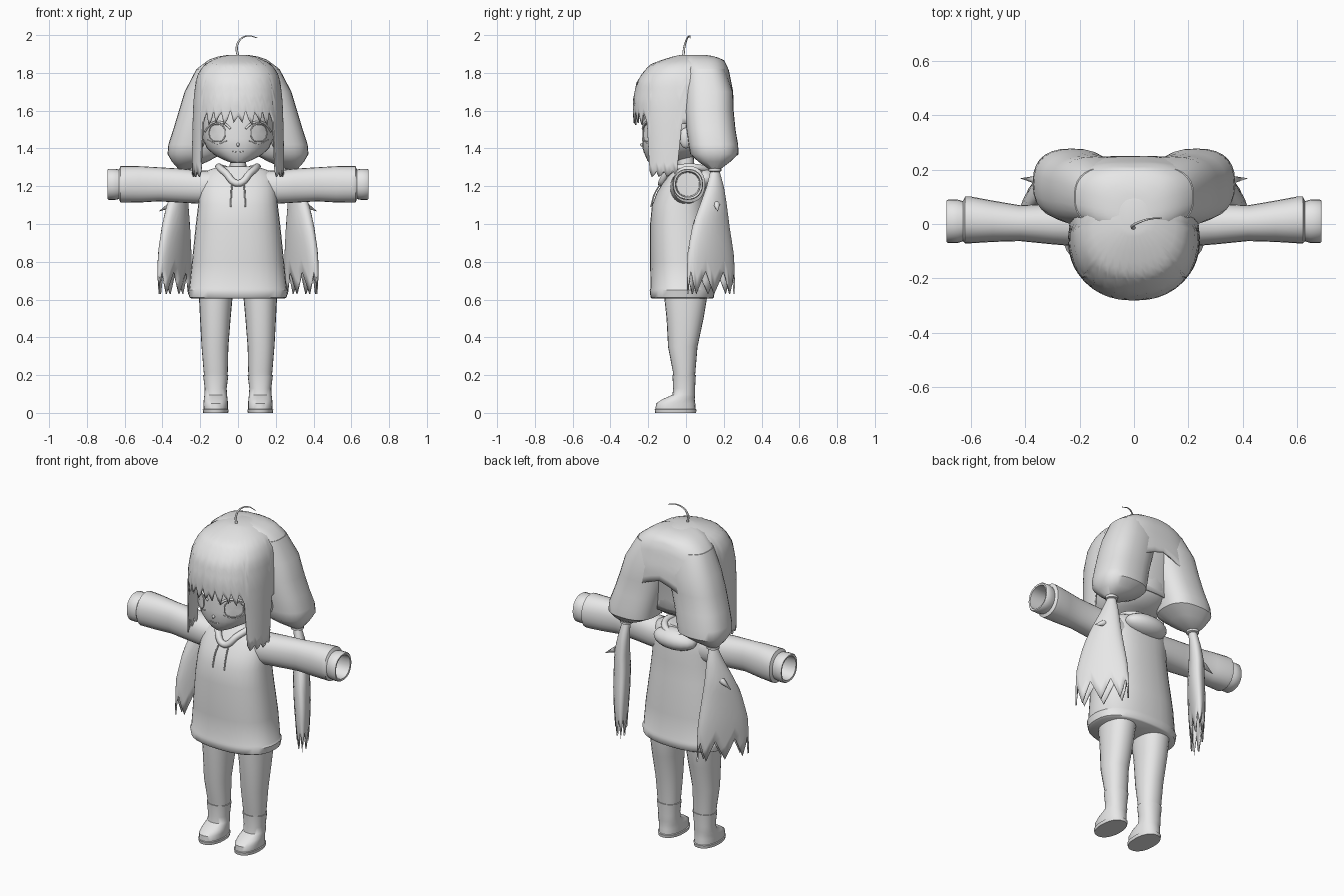
import bpy, bmesh, math
from mathutils import Vector, Matrix

cube = bpy.data.objects.get("Cube")
if cube:
    bpy.data.objects.remove(cube)

GREY = (0.8, 0.8, 0.8, 1)
mat = bpy.data.materials.new("plain_grey")
mat.use_nodes = True
mat.diffuse_color = GREY
mat.node_tree.nodes["Principled BSDF"].inputs["Base Color"].default_value = GREY


def finish(name, bm, mirror=False, thick=0):
    """Turn a bmesh into a smooth-shaded object."""
    bmesh.ops.recalc_face_normals(bm, faces=bm.faces)
    mesh = bpy.data.meshes.new(name)
    bm.to_mesh(mesh)
    bm.free()
    mesh.materials.append(mat)
    mesh.shade_smooth()
    mesh.set_sharp_from_angle(angle=math.radians(45))
    ob = bpy.data.objects.new(name, mesh)
    bpy.context.collection.objects.link(ob)
    if thick:
        mod = ob.modifiers.new("thickness", "SOLIDIFY")
        mod.thickness = thick
    if mirror:
        ob.modifiers.new("mirror", "MIRROR")
    return ob


def outline(a, rx, ry, e):
    """Point on a rounded-box cross-section."""
    c, s = math.cos(a), math.sin(a)
    return (rx * math.copysign(abs(c) ** (2 / e), c),
            ry * math.copysign(abs(s) ** (2 / e), s))


def skin(name, rows, cap_end=True, **kw):
    """Join rows of points into a tube."""
    bm = bmesh.new()
    grid = [[bm.verts.new(p) for p in row] for row in rows]
    n = len(grid[0])
    for r0, r1 in zip(grid, grid[1:]):
        for i in range(n):
            j = (i + 1) % n
            bm.faces.new((r0[i], r0[j], r1[j], r1[i]))
    bm.faces.new(grid[0])
    if cap_end:
        bm.faces.new(grid[-1])
    return finish(name, bm, **kw)


def loft(name, rings, n=24, e=2.2, along_x=False, **kw):
    """Rings are (position, centre, centre, radius, radius)."""
    rows = []
    for t, c0, c1, r0, r1 in rings:
        pts = [outline(2 * math.pi * i / n, r0, r1, e) for i in range(n)]
        if along_x:
            rows.append([(t, c0 + u, c1 + v) for u, v in pts])
        else:
            rows.append([(c0 + u, c1 + v, t) for u, v in pts])
    return skin(name, rows, **kw)


def ring_at(rings, z):
    for a, b in zip(rings, rings[1:]):
        if z >= b[0]:
            f = (a[0] - z) / (a[0] - b[0])
            return [p + (q - p) * f for p, q in zip(a, b)]
    return rings[-1]


def shell(name, rings, low, n, steps, e=2.3, turn=0, **kw):
    """Hair shell hanging from the top ring to a ragged lower edge."""
    rows = []
    top = rings[0][0]
    spin = Matrix.Rotation(math.radians(turn), 2)
    for s in range(steps + 1):
        row = []
        for i in range(n):
            z = top + (low(i) - top) * (s / steps) ** 1.6
            _, cx, cy, rx, ry = ring_at(rings, z)
            u, v = spin @ Vector(outline(2 * math.pi * i / n, rx, ry, e))
            row.append((cx + u, cy + v, z))
        rows.append(row)
    return skin(name, rows, cap_end=False, thick=0.008, **kw)


def blob(name, centre, scale, **kw):
    bm = bmesh.new()
    bmesh.ops.create_uvsphere(bm, u_segments=20, v_segments=12, radius=1,
                              matrix=Matrix.Translation(centre) @ Matrix.Diagonal((*scale, 1)))
    return finish(name, bm, **kw)


def cord(name, points, radius, closed=False, taper=False):
    cu = bpy.data.curves.new(name, "CURVE")
    cu.dimensions = "3D"
    cu.bevel_depth = radius
    cu.bevel_resolution = 3
    cu.resolution_u = 8
    cu.use_fill_caps = True
    sp = cu.splines.new("BEZIER")
    sp.bezier_points.add(len(points) - 1)
    for k, (bp, p) in enumerate(zip(sp.bezier_points, points)):
        bp.co = p
        bp.handle_left_type = bp.handle_right_type = "AUTO"
        if taper:
            bp.radius = 1 - 0.7 * k / (len(points) - 1)
    sp.use_cyclic_u = closed
    cu.materials.append(mat)
    ob = bpy.data.objects.new(name, cu)
    bpy.context.collection.objects.link(ob)


# Legs and shoes
loft("legs", [(.18, .118, -.01, .06, .056), (.22, .118, -.01, .064, .06),
              (.35, .122, -.017, .071, .078), (.5, .12, -.005, .081, .098),
              (.6, .118, -.002, .088, .112), (.68, .116, 0, .09, .115)], mirror=True)
loft("shoes", [(0, .118, -.055, .066, .108), (.018, .118, -.055, .069, .111),
               (.02, .118, -.055, .064, .106), (.05, .118, -.055, .065, .104),
               (.072, .118, -.04, .063, .086), (.095, .118, -.012, .06, .06),
               (.13, .118, -.01, .058, .058), (.2, .118, -.01, .067, .062)], mirror=True)

# Hooded top, sleeves with open cuffs
loft("hoodie_body", [(.605, 0, -.02, .245, .16), (.612, 0, -.02, .258, .168),
                     (.65, 0, -.02, .266, .172), (.66, 0, -.02, .258, .168),
                     (.8, 0, -.022, .244, .168), (1.0, 0, -.033, .223, .157),
                     (1.1, 0, -.032, .211, .148), (1.17, 0, -.02, .205, .133),
                     (1.24, 0, -.002, .195, .105), (1.28, 0, .01, .17, .085),
                     (1.305, 0, .015, .1, .07)], n=32, e=2.4)
loft("sleeves", [(.1, 0, 1.19, .085, .09), (.2, 0, 1.195, .083, .088),
                 (.3, 0, 1.203, .075, .09), (.42, .003, 1.21, .066, .09),
                 (.52, .01, 1.21, .076, .096), (.6, .015, 1.21, .086, .097),
                 (.622, .015, 1.21, .086, .097), (.63, .01, 1.21, .074, .078),
                 (.65, .01, 1.21, .08, .082), (.685, .01, 1.21, .08, .082),
                 (.69, .01, 1.21, .076, .078), (.688, .01, 1.21, .066, .068),
                 (.56, .01, 1.21, .06, .062)], along_x=True, mirror=True)
cord("hood_rim", [(0, -.13, 1.215), (.065, -.095, 1.27), (.1, -.01, 1.3),
                  (.085, .08, 1.295), (0, .125, 1.275), (-.085, .08, 1.295),
                  (-.1, -.01, 1.3), (-.065, -.095, 1.27)], .019, closed=True)
blob("hood_back", (0, .1, 1.24), (.135, .075, .06))
for side, word in ((1, "left"), (-1, "right")):
    cord(word + "_drawstring", [(side * .03, -.13, 1.22), (side * .036, -.166, 1.16),
                                (side * .038, -.186, 1.09)], .004)

# Neck and head
loft("neck", [(1.22, 0, 0, .06, .055), (1.32, 0, 0, .043, .043),
              (1.42, 0, -.01, .05, .05)], n=16)
HEAD = [(1.75, 0, 0, .18, .19), (1.62, 0, -.01, .198, .213), (1.52, 0, -.02, .194, .208),
        (1.45, 0, -.025, .187, .207), (1.4, 0, -.04, .164, .19), (1.365, 0, -.072, .125, .145),
        (1.337, 0, -.12, .07, .085), (1.322, 0, -.15, .03, .04)]
loft("head", HEAD, n=32)


def on_face(x, z, lift=0):
    _, _, cy, rx, ry = ring_at(HEAD, z)
    return Vector((x, cy - ry * (1 - abs(x / rx) ** 2.2) ** (1 / 2.2) - lift, z))


blob("nose", on_face(0, 1.42), (.008, .012, .01))
cord("mouth", [on_face(x, 1.38 + abs(x) * .15, .001) for x in (-.03, 0, .03)], .002)
blob("ears", (.2, 0, 1.455), (.025, .035, .055), mirror=True)
for side, word in ((1, "left"), (-1, "right")):
    # Eye plate follows the curve of the face and has a thin rim
    bm = bmesh.new()
    mid = bm.verts.new(on_face(side * .11, 1.482, .006))
    loop = []
    for i in range(20):
        u, v = outline(i * math.pi / 10, .042, .046, 2.4)
        loop.append(on_face(side * (.11 + u), 1.482 + v, .005))
    rim = [bm.verts.new(p) for p in loop]
    for i in range(20):
        bm.faces.new((mid, rim[i], rim[(i + 1) % 20]))
    finish(word + "_eye", bm)
    cord(word + "_eye_rim", loop, .003, closed=True)
    cord(word + "_upper_lash", [on_face(side * x, z, .003) for x, z in
                                ((.04, 1.505), (.075, 1.533), (.13, 1.537), (.175, 1.49))], .006)
    cord(word + "_lower_lash", [on_face(side * x, z, .001) for x, z in
                                ((.06, 1.44), (.11, 1.424), (.16, 1.445))], .002)

# Main hair: ragged fringe, long side locks, nape
COLS = 96


def hair_edge(i):
    k = abs((i - COLS * 3 // 4 + COLS // 2) % COLS - COLS // 2)
    d = k * 360 / COLS
    if d < 50:
        return (1.57, 1.535, 1.6, 1.55, 1.525, 1.59)[k % 6]
    if d < 92:
        return (1.25, 1.26, 1.28)[k % 3]
    return 1.53 if d < 105 else 1.42


shell("main_hair", [(1.895, 0, .03, .05, .06), (1.888, 0, .025, .085, .09),
                    (1.87, 0, .01, .135, .135), (1.845, 0, -.01, .178, .18),
                    (1.8, 0, -.018, .21, .212), (1.75, 0, -.025, .225, .237),
                    (1.65, 0, -.035, .236, .247), (1.55, 0, -.043, .24, .236),
                    (1.4, 0, -.05, .243, .22), (1.25, 0, -.05, .243, .22)],
      hair_edge, COLS, 18)


# Broad back hair with a notch where it parts into the bunches
def parting(i):
    return max(1.5, 1.64 - .02 * abs(i - 12))


shell("back_hair", [(1.894, 0, .06, .06, .05), (1.888, 0, .07, .1, .08),
                    (1.87, 0, .085, .155, .115), (1.82, 0, .1, .22, .126),
                    (1.7, 0, .115, .28, .135), (1.6, 0, .12, .307, .132),
                    (1.5, 0, .13, .335, .132)], parting, 48, 12, e=2.6)

# Bunches sweep out to rounded ends, then flat ragged tails
loft("hair_bunches", [(1.82, .1, .1, .12, .108), (1.7, .14, .12, .143, .128),
                      (1.6, .168, .122, .145, .13), (1.5, .198, .132, .145, .13),
                      (1.42, .222, .145, .147, .131), (1.37, .23, .15, .143, .128),
                      (1.33, .255, .15, .095, .085), (1.29, .285, .152, .03, .03)],
     n=28, e=2.5, mirror=True)
loft("hair_ties", [(1.275, .286, .153, .024, .024), (1.28, .286, .153, .034, .034),
                   (1.295, .286, .153, .034, .034), (1.302, .286, .153, .024, .024)],
     n=16, mirror=True)
shell("hair_tails", [(1.29, .286, .153, .022, .022), (1.2, .302, .155, .05, .032),
                     (1.1, .32, .145, .082, .042), (1.0, .328, .132, .112, .047),
                     (.85, .335, .13, .144, .046), (.75, .336, .132, .15, .04),
                     (.6, .336, .132, .152, .03)],
      lambda i: (.63, .69, .75, .69)[min(i, 32 - i) % 4], 32, 12, e=2, turn=-56, mirror=True)

# Small stray tufts on the tails and a curl on the crown
bm = bmesh.new()
aim = Vector((.055, .005, -.03)).to_track_quat("Z", "Y").to_matrix().to_4x4()
bmesh.ops.create_cone(bm, cap_ends=True, segments=8, radius1=.018, radius2=0, depth=.08,
                      matrix=Matrix.Translation((.385, .165, 1.085)) @ aim)
finish("stray_tufts", bm, mirror=True)
cord("crown_curl", [(0, -.015, 1.885), (-.006, -.008, 1.94), (.015, .005, 1.98),
                    (.055, .018, 1.996), (.102, .022, 1.985)], .007, taper=True)
